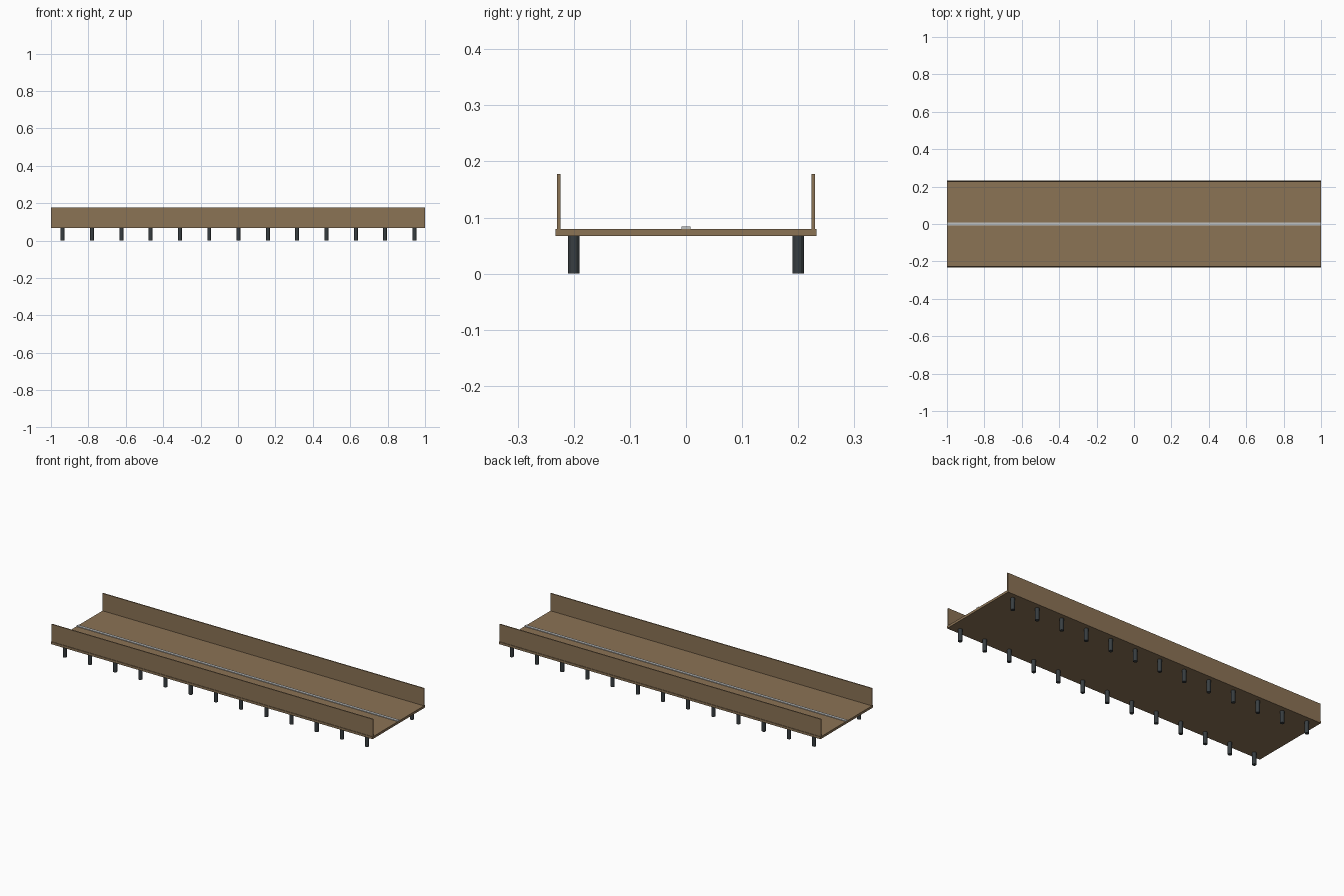
import bpy

cube = bpy.data.objects.get("Cube")
if cube:
    bpy.data.objects.remove(cube, do_unlink=True)


def material(name, rgb):
    """Flat material from 0-255 display values."""
    col = [((c / 255 + 0.055) / 1.055) ** 2.4 for c in rgb] + [1]
    m = bpy.data.materials.new(name)
    m.use_nodes = True
    m.diffuse_color = col
    m.node_tree.nodes["Principled BSDF"].inputs["Base Color"].default_value = col
    return m


wood = material("brown wood", (139, 115, 85))
metal = material("dark metal", (56, 62, 65))
paint = material("light grey", (192, 194, 194))


def box(name, y, z0, z1, width, mat):
    """Full-length plank between two heights."""
    bpy.ops.mesh.primitive_cube_add(size=1, location=(0, y, (z0 + z1) / 2))
    o = bpy.context.object
    o.name = name
    o.scale = (2, width, z1 - z0)
    bpy.ops.object.transform_apply(location=False, rotation=False, scale=True)
    o.data.materials.append(mat)


DECK_BOTTOM, DECK_TOP = 0.067, 0.08

# Deck and centre strip
box("deck", 0, DECK_BOTTOM, DECK_TOP, 0.466, wood)
box("centre_strip", 0, DECK_TOP, 0.084, 0.016, paint)

# Side walls
for side, y in (("front", -0.227), ("back", 0.227)):
    box(side + "_wall", y, DECK_TOP, 0.178, 0.006, wood)

# Two rows of round support posts
for side, y in (("front", -0.2), ("back", 0.2)):
    for i in range(13):
        bpy.ops.mesh.primitive_cylinder_add(
            vertices=12, radius=0.0105, depth=DECK_BOTTOM,
            location=(0.003 + (i - 6) * 0.1567, y, DECK_BOTTOM / 2))
        post = bpy.context.object
        post.name = f"{side}_post_{i + 1}"
        post.data.materials.append(metal)
